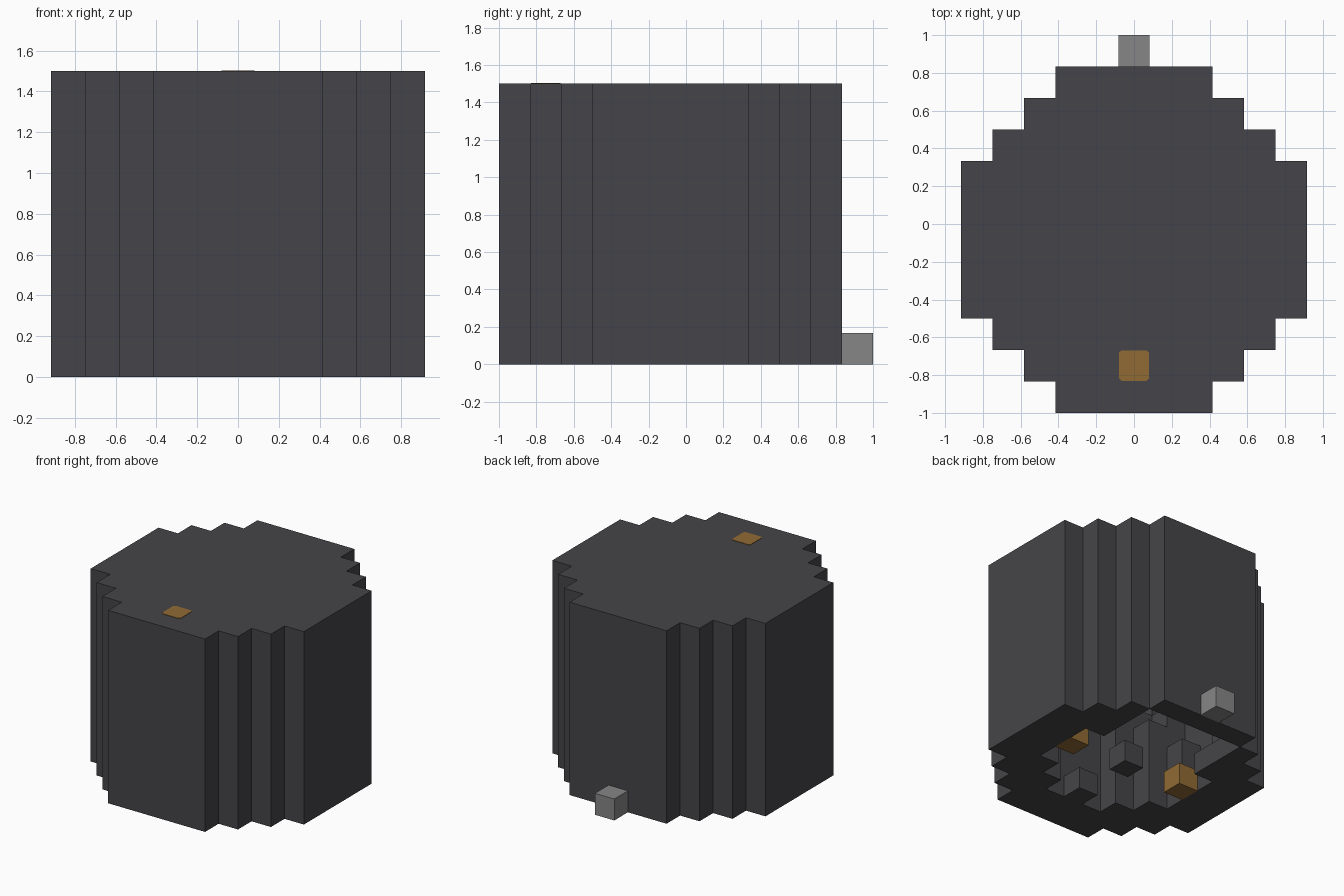
import bpy
import bmesh
import math
from mathutils import Vector

U = 1 / 6            # edge length of one block
HEIGHT = 9           # blocks

old = bpy.data.objects.get("Cube")
if old:
    bpy.data.objects.remove(old, do_unlink=True)


def material(name, rgb):
    mat = bpy.data.materials.new(name)
    mat.use_nodes = True
    mat.diffuse_color = (*rgb, 1)
    bsdf = next(n for n in mat.node_tree.nodes if n.type == 'BSDF_PRINCIPLED')
    bsdf.inputs["Base Color"].default_value = (*rgb, 1)
    bsdf.inputs["Roughness"].default_value = 0.9
    return mat


charcoal = material("charcoal", (0.060, 0.060, 0.067))
amber = material("amber", (0.285, 0.145, 0.035))
grey = material("light grey", (0.240, 0.240, 0.240))


def finish(name, bm, mat):
    mesh = bpy.data.meshes.new(name)
    bm.to_mesh(mesh)
    bm.free()
    mesh.materials.append(mat)
    obj = bpy.data.objects.new(name, mesh)
    bpy.context.collection.objects.link(obj)
    return obj


# Stepped round drum: half width of each row, by distance from the middle row
OUTER = [5, 5, 5, 4, 3, 2]
# Half width of the opening underneath, row by row from front to back
OPENING = {-3: 1, -2: 2, -1: 3, 0: 3, 1: 3, 2: 2, 3: 2, 4: 2}


def hollow(i, j, k):
    i = abs(i)
    if k == HEIGHT - 1:
        return False
    if (i, j, k) == (0, -3, 0):          # front stud on the rim
        return False
    if i <= OPENING.get(j, -1):
        return True
    if k >= 5:                           # thin wall in the upper part
        return abs(j) < 5 and i < OUTER[abs(j)]
    if k >= 1 and (i == 4 and j in (0, 1) or i == 3 and j in (2, 3)):
        return True                      # side and rear recesses over the rim
    return (i, j) == (4, -1) and k >= 3 or (i, j) == (3, -2) and k >= 4


def solid(i, j, k):
    inside = abs(j) <= 5 and 0 <= k < HEIGHT and abs(i) <= OUTER[abs(j)]
    return inside and not hollow(i, j, k)


# Drum body: keep only the exposed faces of its blocks, then merge flat areas
bm = bmesh.new()
for i in range(-5, 6):
    for j in range(-5, 6):
        for k in range(HEIGHT):
            if not solid(i, j, k):
                continue
            centre = Vector((i, j - 0.5, k + 0.5))
            for axis in range(3):
                for sign in (-1, 1):
                    n = Vector((0, 0, 0))
                    n[axis] = sign
                    if solid(i + int(n.x), j + int(n.y), k + int(n.z)):
                        continue
                    a = Vector((0, 0, 0))
                    a[(axis + 1) % 3] = 1
                    b = n.cross(a)
                    quad = [centre + (n + a * s + b * t) / 2
                            for s, t in ((-1, -1), (1, -1), (1, 1), (-1, 1))]
                    bm.faces.new([bm.verts.new(p * U) for p in quad])
bmesh.ops.remove_doubles(bm, verts=bm.verts, dist=0.001)
bmesh.ops.dissolve_limit(bm, angle_limit=math.radians(1),
                         verts=bm.verts, edges=bm.edges)
finish("drum_body", bm, charcoal)


def block(name, i, j, k, mat):
    bm = bmesh.new()
    bmesh.ops.create_cube(bm, size=U)
    bmesh.ops.translate(bm, verts=bm.verts,
                        vec=Vector((i, j - 0.5, k + 0.5)) * U)
    return finish(name, bm, mat)


# Single blocks: inner studs and the rear peg
block("centre_block", 0, 0, 0, charcoal)
block("left_inner_block", 3, 0, 0, amber)
block("right_inner_block", -3, 0, 0, amber)
block("rear_peg", 0, 6, 0, grey)

# Amber inlay on the lid, with clipped corners
bm = bmesh.new()
bmesh.ops.create_cube(bm, size=1)
upright = [e for e in bm.edges
           if abs(e.verts[0].co.z - e.verts[1].co.z) > 0.5]
bmesh.ops.bevel(bm, geom=upright, offset=0.08, segments=1, affect='EDGES')
bmesh.ops.scale(bm, verts=bm.verts, vec=(0.16, 0.16, 0.006))
bmesh.ops.translate(bm, verts=bm.verts,
                    vec=(0, -4.5 * U, HEIGHT * U))
finish("lid_inlay", bm, amber)
